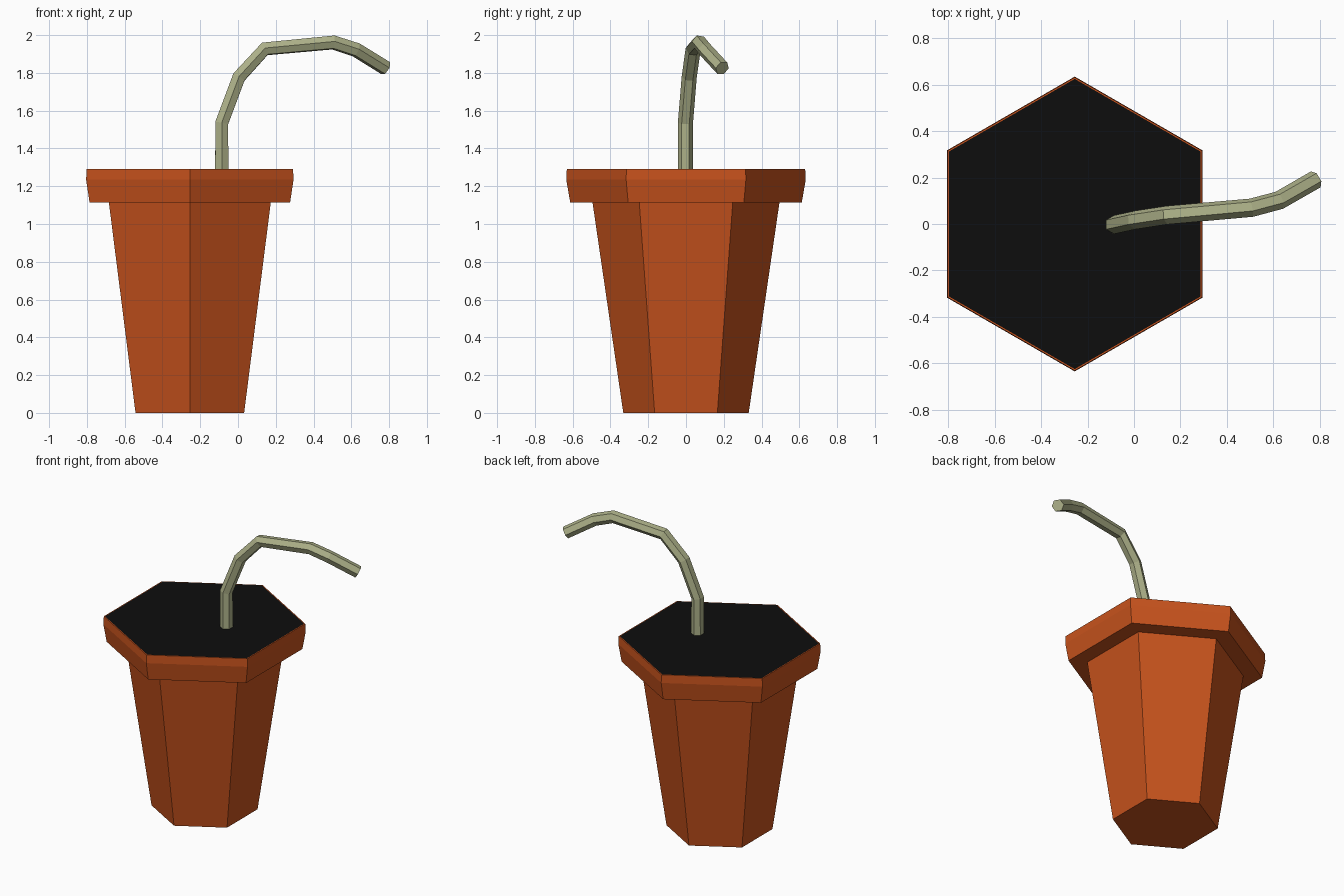
import bpy, bmesh, math
from mathutils import Vector

if "Cube" in bpy.data.objects:
    bpy.data.objects.remove(bpy.data.objects["Cube"])

SIDES = 6


def material(name, rgb):
    m = bpy.data.materials.new(name)
    m.diffuse_color = (*rgb, 1)
    m.use_nodes = True
    m.node_tree.nodes["Principled BSDF"].inputs["Base Color"].default_value = m.diffuse_color
    return m


def skin_rings(name, rings, mats):
    """Bridge a list of closed rings and cap both ends."""
    bm = bmesh.new()
    loops = [[bm.verts.new(p) for p in ring] for ring in rings]
    for a, b in zip(loops, loops[1:]):
        for i in range(SIDES):
            j = (i + 1) % SIDES
            bm.faces.new((a[i], a[j], b[j], b[i]))
    bm.faces.new(loops[0][::-1])
    top = bm.faces.new(loops[-1])
    top.material_index = len(mats) - 1
    bmesh.ops.recalc_face_normals(bm, faces=bm.faces)
    me = bpy.data.meshes.new(name)
    bm.to_mesh(me)
    bm.free()
    for m in mats:
        me.materials.append(m)
    ob = bpy.data.objects.new(name, me)
    bpy.context.collection.objects.link(ob)
    return ob


def hexagon(radius):
    """Flat hexagon with corners on the y axis."""
    return [Vector((radius * math.cos(a), radius * math.sin(a), 0))
            for a in (math.pi / 2 + i * math.tau / SIDES for i in range(SIDES))]


clay = material("clay", (0.57, 0.085, 0.012))
soil = material("soil", (0.004, 0.004, 0.004))
green = material("stem_green", (0.42, 0.44, 0.25))

# Pot: hexagonal profile with overhanging rim, top closed by the soil
profile = [(0.332, 0), (0.495, 1.115), (0.613, 1.115),
           (0.634, 1.235), (0.631, 1.29), (0.624, 1.29)]
centre = Vector((-0.255, 0, 0))
skin_rings("pot", [[centre + p + Vector((0, 0, z)) for p in hexagon(r)]
                   for r, z in profile], [clay, soil])

# Stem: hexagonal tube swept along a drooping path
path = [Vector(p) for p in [(-0.086, -0.003, 1.28), (-0.086, -0.003, 1.535),
                            (0.005, 0.017, 1.778), (0.142, 0.038, 1.927),
                            (0.505, 0.070, 1.961), (0.625, 0.102, 1.922),
                            (0.782, 0.192, 1.825)]]
section = hexagon(0.04)
direction = Vector((0, 0, 1))
rings = []
for i, p in enumerate(path):
    before = (p - path[i - 1]).normalized() if i else Vector()
    after = (path[i + 1] - p).normalized() if i + 1 < len(path) else Vector()
    tangent = (before + after).normalized()
    turn = direction.rotation_difference(tangent)
    section = [turn @ v for v in section]
    direction = tangent
    rings.append([p + v for v in section])
skin_rings("stem", rings, [green])
